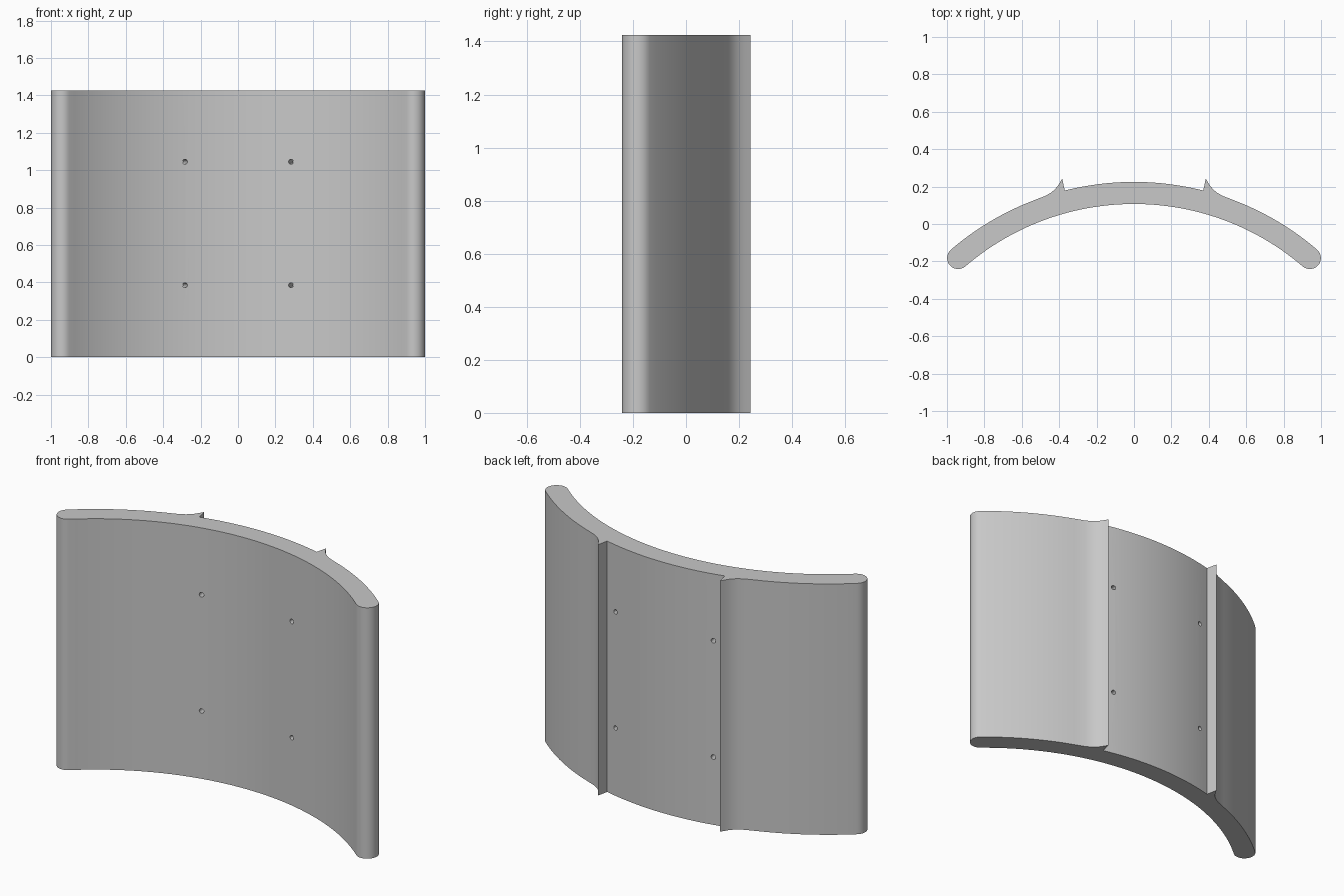
import bpy
import bmesh
from math import sin, cos, pi, radians
from mathutils import Matrix, Vector

cube = bpy.data.objects.get("Cube")
if cube:
    bpy.data.objects.remove(cube, do_unlink=True)

HEIGHT = 1.425
CENTRE_Y = -1.279          # axis of the curved plate
R_IN, R_OUT = 1.386, 1.504
R_MID, R_CAP = (R_IN + R_OUT) / 2, (R_OUT - R_IN) / 2
END = radians(40.6)        # half the sweep of the plate
FIN_START, FIN_END = radians(14.25), radians(20.7)

grey = bpy.data.materials.new("plain grey")
grey.use_nodes = True
grey.diffuse_color = (0.58, 0.58, 0.58, 1)
grey.node_tree.nodes["Principled BSDF"].inputs["Base Color"].default_value = grey.diffuse_color


def polar(r, a):
    return Vector((r * sin(a), CENTRE_Y + r * cos(a)))


def arc(r, a0, a1, n):
    return [polar(r, a0 + (a1 - a0) * i / n) for i in range(n + 1)]


# Half profile: back face, swept fin, back face, round end, front face
fin = [Vector(p) for p in ((0.384, 0.243), (0.396, 0.222), (0.408, 0.203),
                           (0.424, 0.184), (0.445, 0.167), (0.475, 0.150))]
cap_centre = polar(R_MID, END)
cap = []
for i in range(1, 16):
    t = pi * i / 16
    radial = Vector((sin(END), cos(END)))
    along = Vector((cos(END), -sin(END)))
    cap.append(cap_centre + R_CAP * (radial * cos(t) + along * sin(t)))
half = (arc(R_OUT, 0, FIN_START, 10) + fin + arc(R_OUT, FIN_END, END, 14)
        + cap + arc(R_IN, END, 0, 28))
profile = half + [Vector((-p.x, p.y)) for p in reversed(half[1:-1])]

# Curved plate: extruded profile
bm = bmesh.new()
face = bm.faces.new([bm.verts.new((p.x, p.y, 0)) for p in profile])
top = bmesh.ops.extrude_face_region(bm, geom=[face])["geom"]
bmesh.ops.translate(bm, vec=(0, 0, HEIGHT),
                    verts=[v for v in top if isinstance(v, bmesh.types.BMVert)])
bmesh.ops.recalc_face_normals(bm, faces=bm.faces)
mesh = bpy.data.meshes.new("curved_plate")
bm.to_mesh(mesh)
bm.free()
mesh.materials.append(grey)
plate = bpy.data.objects.new("curved_plate", mesh)
bpy.context.collection.objects.link(plate)

# Four screw holes drilled square to the curve
bm = bmesh.new()
for side in (-1, 1):
    for z in (0.385, 1.045):
        a = side * radians(11.8)
        p = polar(R_MID, a)
        place = (Matrix.Translation((p.x, p.y, z)) @ Matrix.Rotation(-a, 4, "Z")
                 @ Matrix.Rotation(pi / 2, 4, "X"))
        bmesh.ops.create_cone(bm, cap_ends=True, segments=20, radius1=0.013,
                              radius2=0.013, depth=0.3, matrix=place)
hole_mesh = bpy.data.meshes.new("hole_cutter")
bm.to_mesh(hole_mesh)
bm.free()
hole_mesh.materials.append(grey)
cutter = bpy.data.objects.new("hole_cutter", hole_mesh)
cutter.hide_render = True
bpy.context.collection.objects.link(cutter)

drill = plate.modifiers.new("screw holes", "BOOLEAN")
drill.operation = "DIFFERENCE"
drill.solver = "EXACT"
drill.object = cutter

bpy.ops.object.select_all(action="DESELECT")
plate.select_set(True)
bpy.context.view_layer.objects.active = plate
bpy.ops.object.modifier_apply(modifier=drill.name)
bpy.data.objects.remove(cutter, do_unlink=True)
bpy.ops.object.shade_smooth_by_angle(angle=radians(30))
